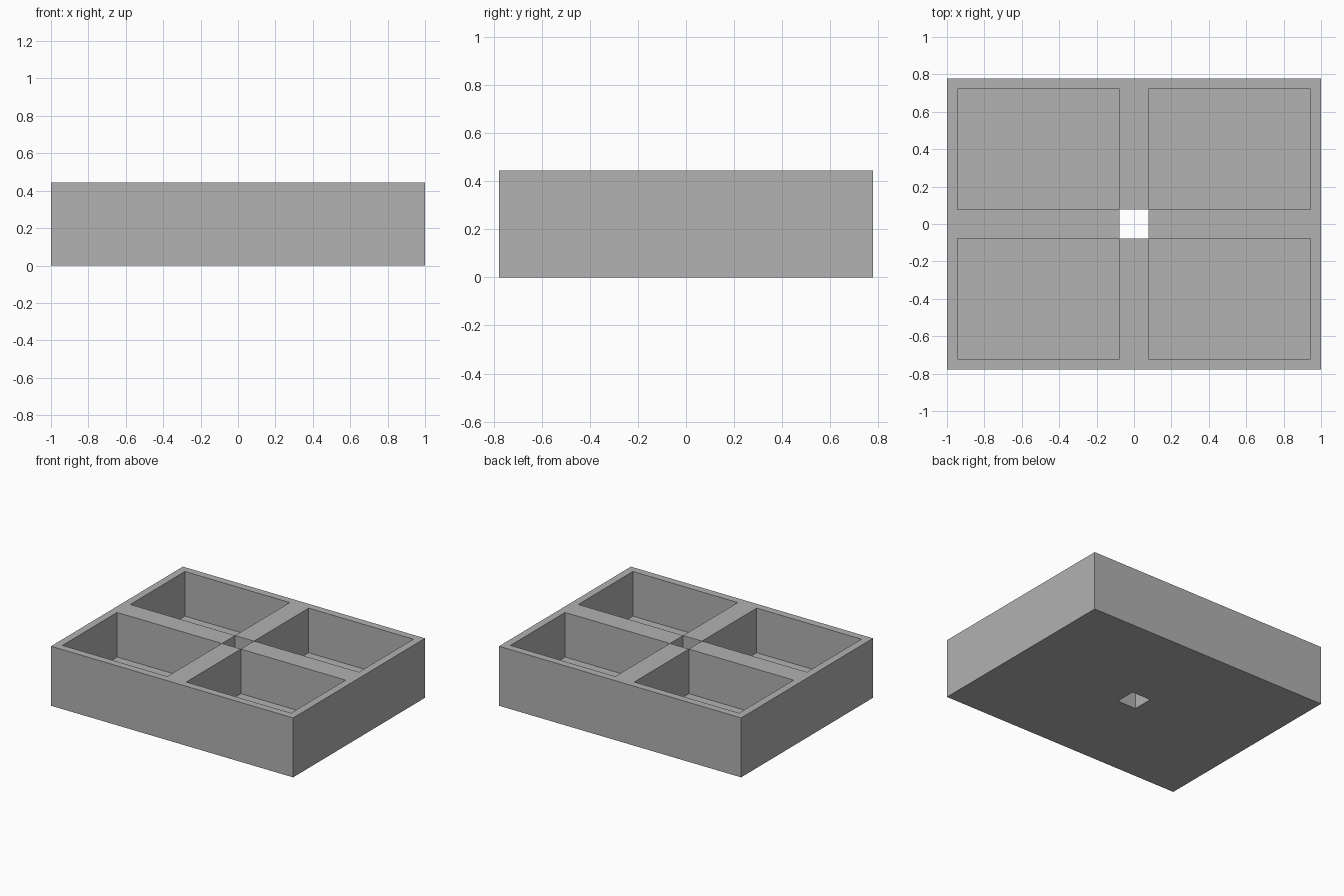
import bpy
from mathutils import Vector

cube = bpy.data.objects.get("Cube")
if cube:
    bpy.data.objects.remove(cube, do_unlink=True)

WIDTH, DEPTH, HEIGHT = 2.0, 1.556, 0.444
WALL = 0.056      # outer wall thickness
RIB = 0.078       # half the width of the cross divider and centre hole
FLOOR = 0.111     # floor thickness

grey = bpy.data.materials.new("plain grey")
grey.use_nodes = True
colour = (0.445, 0.445, 0.445, 1)
grey.diffuse_color = colour
grey.node_tree.nodes["Principled BSDF"].inputs["Base Color"].default_value = colour


def box(name, low, high):
    """Axis-aligned box between two corners."""
    low, high = Vector(low), Vector(high)
    bpy.ops.mesh.primitive_cube_add(size=1, location=(low + high) / 2)
    obj = bpy.context.object
    obj.name = name
    obj.scale = high - low
    bpy.ops.object.transform_apply(location=True, rotation=False, scale=True)
    obj.data.materials.append(grey)
    return obj


def cut(target, cutter):
    """Subtract the cutter from the target, then discard the cutter."""
    cutter.hide_render = True
    mod = target.modifiers.new("cut", 'BOOLEAN')
    mod.operation = 'DIFFERENCE'
    mod.solver = 'EXACT'
    mod.object = cutter
    bpy.context.view_layer.objects.active = target
    bpy.ops.object.modifier_apply(modifier=mod.name)
    bpy.data.objects.remove(cutter, do_unlink=True)


# Solid tray block
tray = box("compartment_tray", (-WIDTH / 2, -DEPTH / 2, 0), (WIDTH / 2, DEPTH / 2, HEIGHT))

# Four open compartments, mirrored about both axes
for sx in (-1, 1):
    for sy in (-1, 1):
        xs = sorted((sx * RIB, sx * (WIDTH / 2 - WALL)))
        ys = sorted((sy * RIB, sy * (DEPTH / 2 - WALL)))
        cut(tray, box("compartment_cutter", (xs[0], ys[0], FLOOR), (xs[1], ys[1], HEIGHT + 1)))

# Square through hole at the crossing, a hair narrower so the corners stay joined
hole = RIB - 0.0005
cut(tray, box("hole_cutter", (-hole, -hole, -1), (hole, hole, HEIGHT + 1)))
